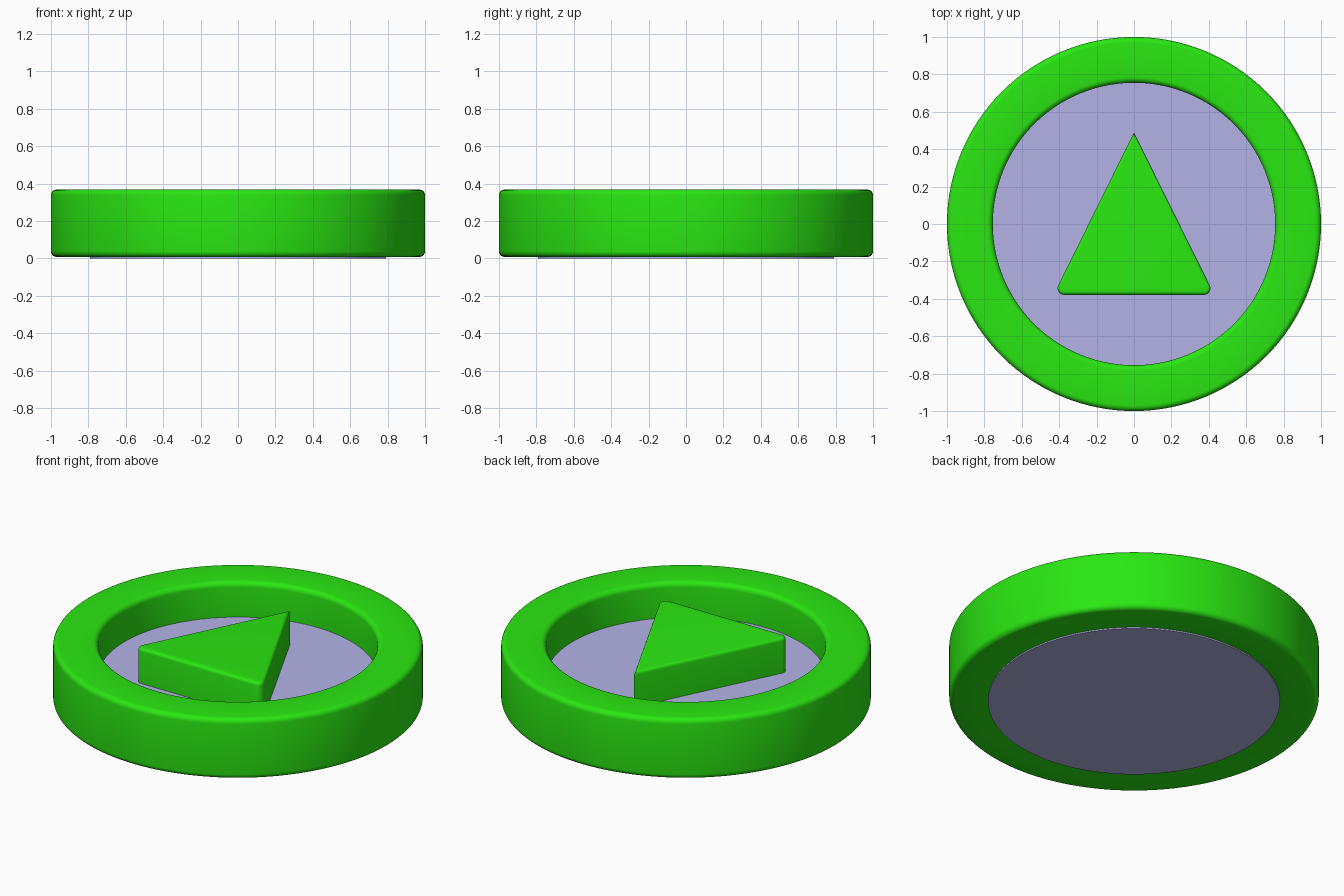
import bpy, bmesh
from math import sin, cos, pi, radians
from mathutils import Vector

if "Cube" in bpy.data.objects:
    bpy.data.objects.remove(bpy.data.objects["Cube"])


def material(name, color):
    m = bpy.data.materials.new(name)
    m.diffuse_color = (*color, 1)
    m.use_nodes = True
    m.node_tree.nodes["Principled BSDF"].inputs["Base Color"].default_value = m.diffuse_color
    return m


def finish(name, bm, mat, smooth_angle=35):
    bmesh.ops.recalc_face_normals(bm, faces=bm.faces)
    mesh = bpy.data.meshes.new(name)
    bm.to_mesh(mesh)
    bm.free()
    mesh.materials.append(mat)
    ob = bpy.data.objects.new(name, mesh)
    bpy.context.collection.objects.link(ob)
    bpy.ops.object.select_all(action='DESELECT')
    ob.select_set(True)
    bpy.context.view_layer.objects.active = ob
    bpy.ops.object.shade_smooth_by_angle(angle=radians(smooth_angle))
    return ob


def arc(cx, cy, r, start, end, n=5):
    return [(cx + r * cos(radians(start + (end - start) * i / n)),
             cy + r * sin(radians(start + (end - start) * i / n))) for i in range(n + 1)]


green = material("green", (0.023, 0.8, 0.006))
lilac = material("lilac", (0.45, 0.45, 0.8))

# Outer ring: rounded rectangle section revolved about z
R_IN, R_OUT, Z0, Z1, R = 0.755, 1.0, 0.008, 0.368, 0.03
section = (arc(R_OUT - R, Z0 + R, R, -90, 0) + arc(R_OUT - R, Z1 - R, R, 0, 90)
           + arc(R_IN + R, Z1 - R, R, 90, 180) + arc(R_IN + R, Z0 + R, R, 180, 270))
SEG = 128
bm = bmesh.new()
rings = [[bm.verts.new((r * cos(2 * pi * s / SEG), r * sin(2 * pi * s / SEG), z))
          for r, z in section] for s in range(SEG)]
n = len(section)
for s in range(SEG):
    a, b = rings[s], rings[(s + 1) % SEG]
    for i in range(n):
        j = (i + 1) % n
        bm.faces.new((a[i], b[i], b[j], a[j]))
finish("outer_ring", bm, green)

# Recessed floor disc, slightly proud of the ring underneath
FLOOR = 0.16
bm = bmesh.new()
bmesh.ops.create_cone(bm, cap_ends=True, segments=SEG, radius1=0.79, radius2=0.79, depth=FLOOR)
bmesh.ops.translate(bm, verts=bm.verts, vec=(0, 0, FLOOR / 2))
finish("floor_disc", bm, lilac)

# Raised triangle pointer: sharp tip, rounded base corners, softened top edge
r = 0.035
outline = (arc(-0.374, -0.344, r, 153.5, 270) + arc(0.374, -0.344, r, -90, 26.5) + [(0, 0.49)])
bm = bmesh.new()
face = bm.faces.new([bm.verts.new((x, y, FLOOR - 0.02)) for x, y in outline])
ext = bmesh.ops.extrude_face_region(bm, geom=[face])
top = [v for v in ext["geom"] if isinstance(v, bmesh.types.BMVert)]
bmesh.ops.translate(bm, verts=top, vec=Vector((0, 0, Z1 - FLOOR + 0.02)))
top_set = set(top)
rim = [e for e in bm.edges if all(v in top_set for v in e.verts)]
bmesh.ops.bevel(bm, geom=rim, offset=0.018, segments=4, profile=0.5, affect='EDGES')
finish("triangle_pointer", bm, green)
